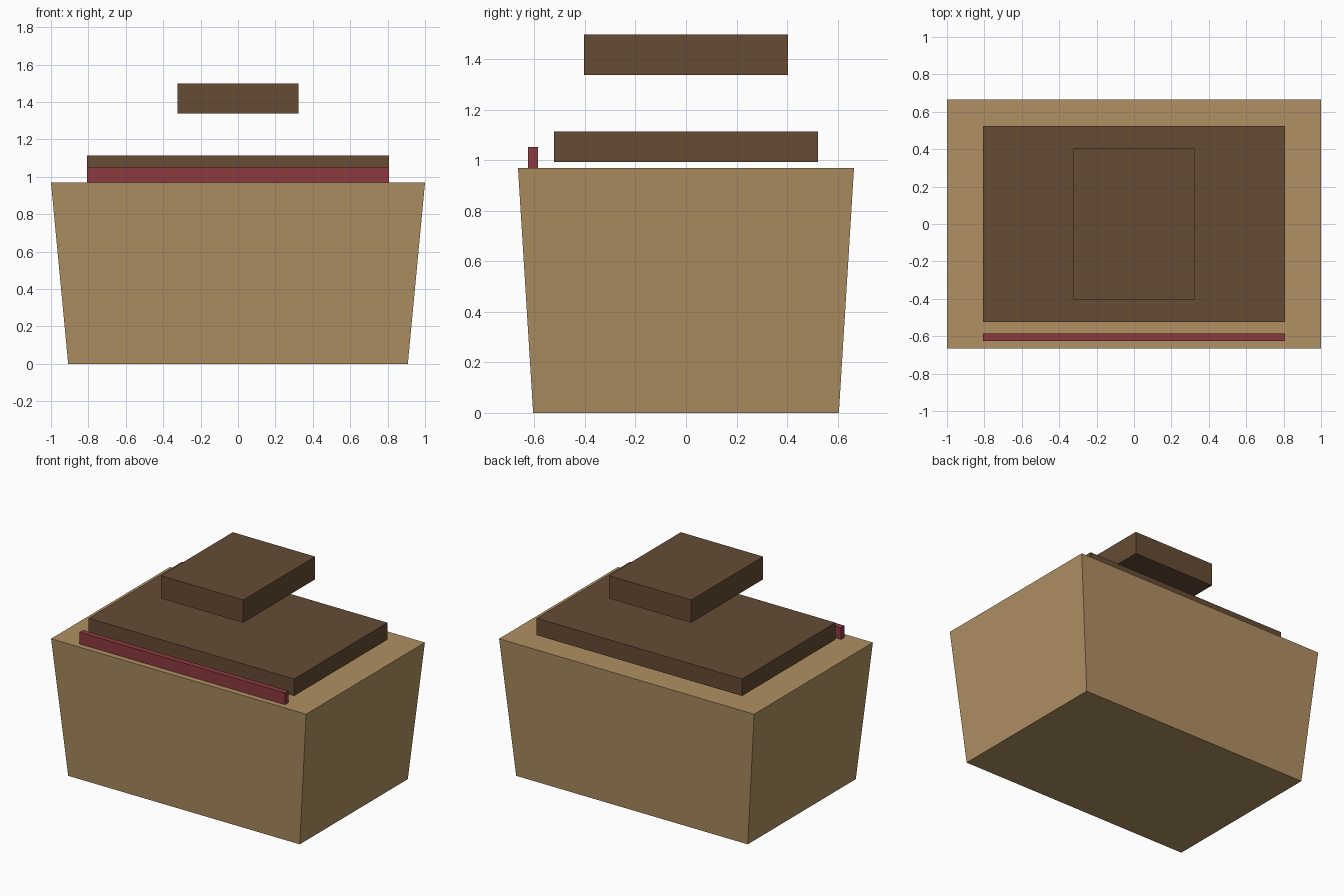
import bpy

if "Cube" in bpy.data.objects:
    bpy.data.objects.remove(bpy.data.objects["Cube"])


def linear(c):
    c /= 255
    return c / 12.92 if c <= 0.04045 else ((c + 0.055) / 1.055) ** 2.4


def material(name, rgb):
    mat = bpy.data.materials.new(name)
    mat.diffuse_color = (*[linear(c) for c in rgb], 1)
    mat.use_nodes = True
    mat.node_tree.nodes["Principled BSDF"].inputs["Base Color"].default_value = mat.diffuse_color
    return mat


def block(name, bottom, top, z0, z1, mat, y=0):
    """Box with separate half sizes (x, y) for bottom and top."""
    verts = [(sx * h[0], y + sy * h[1], z)
             for h, z in ((bottom, z0), (top, z1))
             for sx, sy in ((-1, -1), (1, -1), (1, 1), (-1, 1))]
    faces = [(3, 2, 1, 0), (4, 5, 6, 7)]
    faces += [(i, (i + 1) % 4, (i + 1) % 4 + 4, i + 4) for i in range(4)]
    mesh = bpy.data.meshes.new(name)
    mesh.from_pydata(verts, [], faces)
    mesh.materials.append(mat)
    obj = bpy.data.objects.new(name, mesh)
    bpy.context.collection.objects.link(obj)
    return obj


tan = material("tan", (176, 144, 98))
brown = material("dark brown", (102, 75, 53))
red = material("dull red", (140, 58, 62))

# Tapered body, wider at the top
block("body", (0.908, 0.605), (1.0, 0.665), 0, 0.97, tan)
# Slab hovering just above the body
block("slab", (0.806, 0.523), (0.806, 0.523), 0.993, 1.113, brown)
# Trim strip along the front edge
block("front_strip", (0.806, 0.02), (0.806, 0.02), 0.968, 1.053, red, y=-0.605)
# Floating upper block
block("upper_block", (0.323, 0.403), (0.323, 0.403), 1.337, 1.498, brown)
